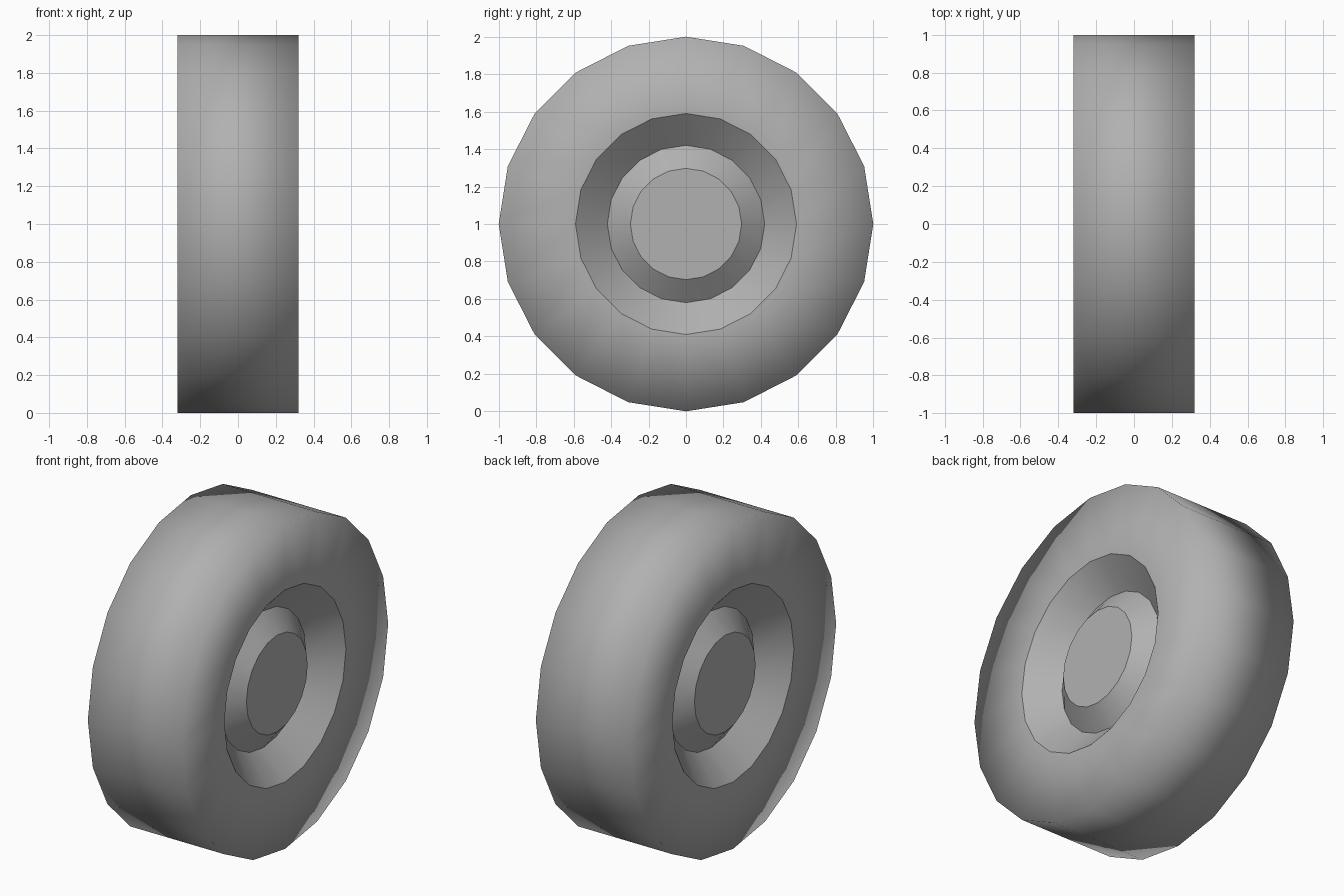
import bpy, bmesh
from math import sin, cos, tau

if "Cube" in bpy.data.objects:
    bpy.data.objects.remove(bpy.data.objects["Cube"])

SIDES = 20
CENTRE_Z = 1.0

# Dark grey shared by all parts
grey = bpy.data.materials.new("dark_grey")
grey.diffuse_color = (0.44, 0.44, 0.44, 1)
grey.use_nodes = True
grey.node_tree.nodes["Principled BSDF"].inputs["Base Color"].default_value = grey.diffuse_color


def lathe(name, profile, sharp, cap=False):
    """Spin an (x, radius) profile round the axle; rings listed in sharp get hard edges."""
    bm = bmesh.new()
    rings = [[bm.verts.new((x, r * sin(tau * i / SIDES), CENTRE_Z + r * cos(tau * i / SIDES)))
              for i in range(SIDES)] for x, r in profile]
    for a, b in zip(rings, rings[1:]):
        for i in range(SIDES):
            j = (i + 1) % SIDES
            bm.faces.new((a[i], a[j], b[j], b[i]))
    if cap:
        bm.faces.new(rings[0])
    bmesh.ops.recalc_face_normals(bm, faces=bm.faces)
    # the highest face must point away from the axle
    if max(bm.faces, key=lambda f: f.calc_center_median().z).normal.z < 0:
        bmesh.ops.reverse_faces(bm, faces=bm.faces)
    for f in bm.faces:
        f.smooth = True
    for k in sharp:
        for i in range(SIDES):
            bm.edges.get((rings[k][i], rings[k][(i + 1) % SIDES])).smooth = False
    mesh = bpy.data.meshes.new(name)
    bm.to_mesh(mesh)
    bm.free()
    mesh.materials.append(grey)
    bpy.context.collection.objects.link(bpy.data.objects.new(name, mesh))


# Tyre: softly shaded tread and side walls, hard lip into the sloped rim
half_tyre = [(0.17, 0.42), (0.32, 0.59), (0.32, 1.0)]
lathe("tyre", [(-x, r) for x, r in half_tyre] + half_tyre[::-1], sharp=(1, 4))

# Hub: raised tapered boss with a flat cap on both sides
for side, s in (("left", -1), ("right", 1)):
    lathe("hub_" + side, [(s * 0.265, 0.297), (s * 0.17, 0.42)], sharp=(0,), cap=True)
